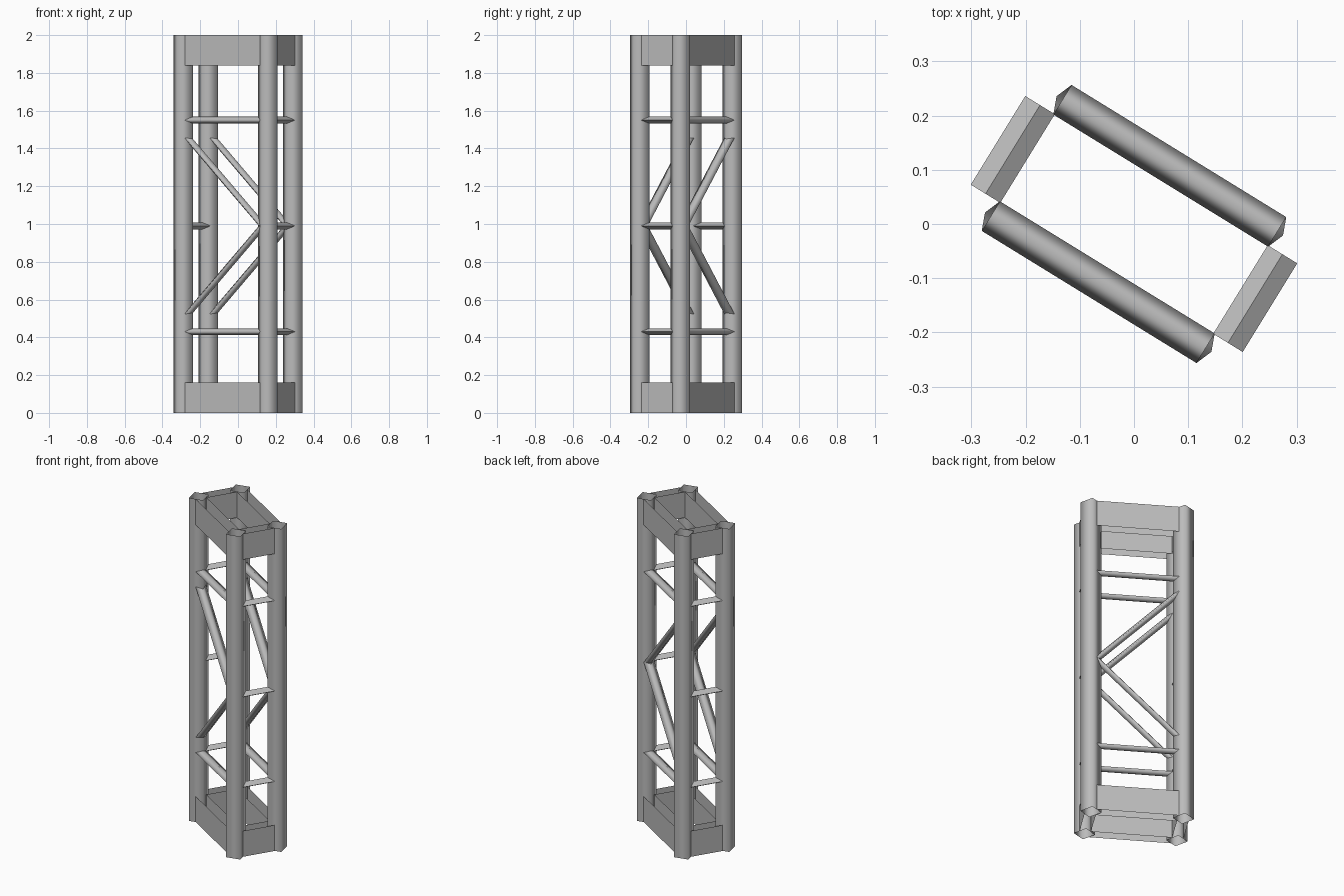
import bpy, bmesh
from math import radians
from mathutils import Matrix, Vector

cube = bpy.data.objects.get("Cube")
if cube:
    bpy.data.objects.remove(cube, do_unlink=True)

steel = bpy.data.materials.new("grey_steel")
steel.use_nodes = True
GREY = (0.5, 0.5, 0.5, 1)
steel.diffuse_color = GREY
steel.node_tree.nodes["Principled BSDF"].inputs["Base Color"].default_value = GREY

TURN = Matrix.Rotation(radians(-31.6), 4, 'Z')
HALF_L, HALF_W = 0.2625, 0.126     # column centres
HEIGHT, COL_R = 2.0, 0.06
GAP = COL_R / 2                    # braces stop on the column faces
BRACE_W, BRACE_H = 0.032, 0.018    # half sizes of the brace section
RING_H = 0.16
MID = 0.99


def add_object(name, bm, smooth):
    bmesh.ops.recalc_face_normals(bm, faces=bm.faces)
    bm.transform(TURN)
    mesh = bpy.data.meshes.new(name)
    bm.to_mesh(mesh)
    bm.free()
    mesh.materials.append(steel)
    for poly in mesh.polygons:
        poly.use_smooth = smooth
    obj = bpy.data.objects.new(name, mesh)
    bpy.context.collection.objects.link(obj)


def diamond_tube(name, start, end, side, half_side, half_other, smooth=True):
    """Open four-sided tube with its corners on the side axis and across it."""
    start, end, side = Vector(start), Vector(end), Vector(side)
    other = (end - start).normalized().cross(side)
    corners = (side * half_side, other * half_other,
               -side * half_side, -other * half_other)
    bm = bmesh.new()
    rings = [[bm.verts.new(p + c) for c in corners] for p in (start, end)]
    for i in range(4):
        j = (i + 1) % 4
        bm.faces.new((rings[0][i], rings[0][j], rings[1][j], rings[1][i]))
    add_object(name, bm, smooth)


def ring_plate(name, start, end, side):
    """Pair of upright sheets, outer and inner, between two columns."""
    start, end, side = Vector(start), Vector(end), Vector(side)
    up = Vector((0, 0, RING_H))
    bm = bmesh.new()
    for s in (-BRACE_W, BRACE_W):
        a, b = start + side * s, end + side * s
        bm.faces.new([bm.verts.new(p) for p in (a, b, b + up, a + up)])
    add_object(name, bm, False)


# Corner columns
for sx, xn in ((-1, "right"), (1, "left")):
    for sy, yn in ((-1, "front"), (1, "back")):
        x, y = sx * HALF_L, sy * HALF_W
        diamond_tube(f"{yn}_{xn}_column", (x, y, 0), (x, y, HEIGHT),
                     (1, 0, 0), COL_R, COL_R)

X, Y = HALF_L - GAP, HALF_W - GAP
for s, long_name, short_name in ((-1, "front", "right"), (1, "back", "left")):
    y, x = s * HALF_W, s * HALF_L
    # Base and top ring plates
    for z, level in ((0, "base"), (HEIGHT - RING_H, "top")):
        ring_plate(f"{long_name}_{level}_plate", (-X, y, z), (X, y, z), (0, 1, 0))
        ring_plate(f"{short_name}_{level}_plate", (x, -Y, z), (x, Y, z), (1, 0, 0))
    # Horizontal braces; the middle ones are only on the short sides
    for z, level in ((0.43, "lower"), (MID, "middle"), (1.55, "upper")):
        if z != MID:
            diamond_tube(f"{long_name}_{level}_brace", (-X, y, z), (X, y, z),
                         (0, 1, 0), BRACE_W, BRACE_H)
        diamond_tube(f"{short_name}_{level}_brace", (x, -Y, z), (x, Y, z),
                     (1, 0, 0), BRACE_W, BRACE_H, smooth=False)
    # Diagonal braces meeting at mid height
    for rise, level in ((-0.465, "lower"), (0.465, "upper")):
        diamond_tube(f"{long_name}_{level}_diagonal", (-X, y, MID + rise),
                     (X, y, MID), (0, 1, 0), BRACE_W, BRACE_H)
